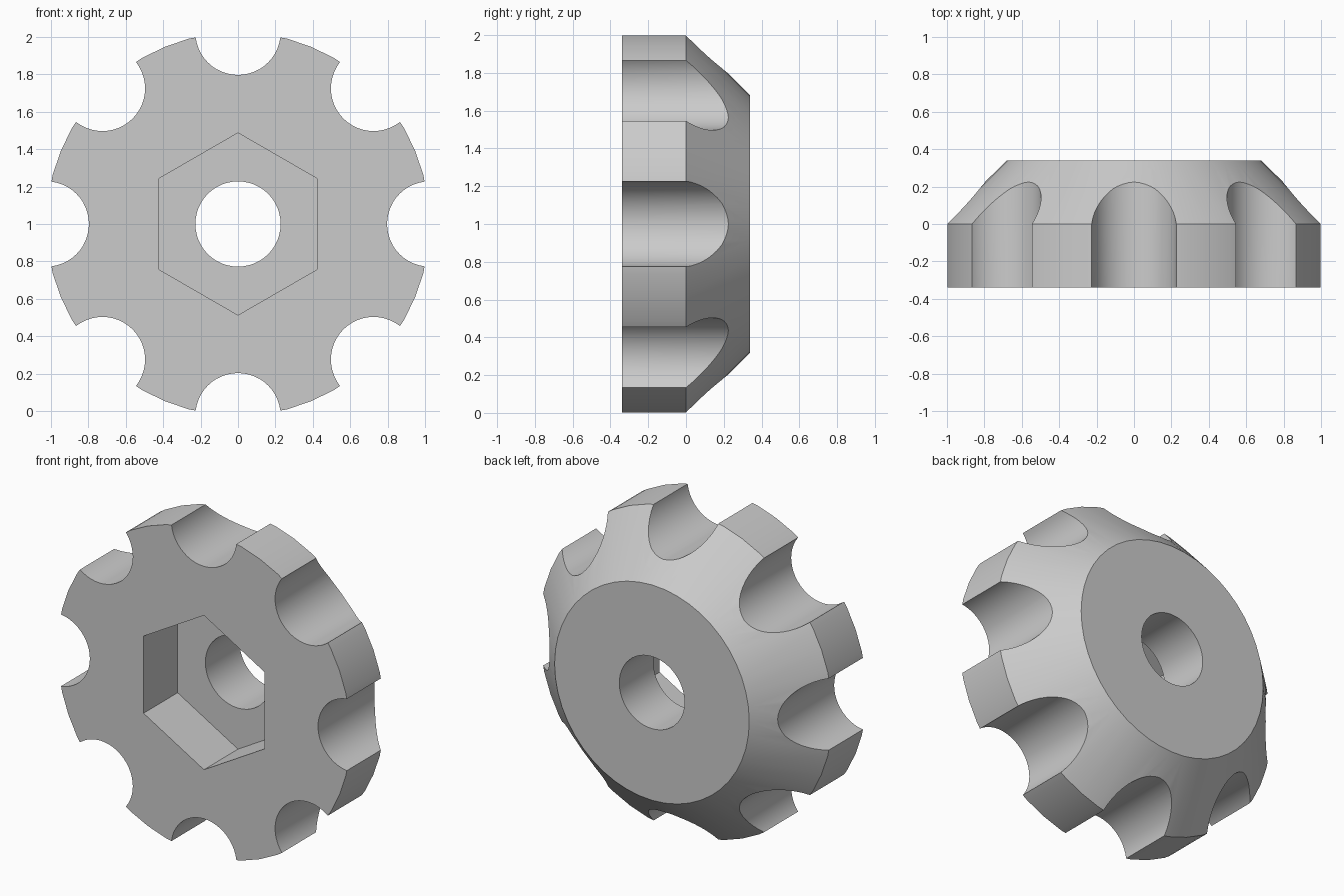
import bpy
import bmesh
from math import pi, radians, sin, cos
from mathutils import Matrix, Vector

cube = bpy.data.objects.get("Cube")
if cube:
    bpy.data.objects.remove(cube, do_unlink=True)

HALF = 0.34        # half the knob thickness
RIM = 1.025        # outer radius
CAP = 0.68         # radius of the back face
BORE = 0.228       # radius of the bore and of each finger notch
NOTCHES = 8

# Local z becomes +y, and the centre is lifted to z = 1
PLACE = Matrix.Translation((0, 0, 1)) @ Matrix.Rotation(-pi / 2, 4, 'X')

grey = bpy.data.materials.new("plain grey")
grey.use_nodes = True
grey.diffuse_color = (0.6, 0.6, 0.6, 1)
grey.node_tree.nodes["Principled BSDF"].inputs["Base Color"].default_value = grey.diffuse_color


def make_object(name, bm):
    bmesh.ops.transform(bm, matrix=PLACE, verts=bm.verts)
    mesh = bpy.data.meshes.new(name)
    bm.to_mesh(mesh)
    bm.free()
    obj = bpy.data.objects.new(name, mesh)
    bpy.context.collection.objects.link(obj)
    mesh.materials.append(grey)
    return obj


def prism(bm, sides, radius, low, high, centre=(0, 0)):
    offset = Vector((*centre, (low + high) / 2))
    bmesh.ops.create_cone(bm, cap_ends=True, segments=sides, radius1=radius,
                          radius2=radius, depth=high - low,
                          matrix=Matrix.Translation(offset))


def cut(target, name, bm):
    cutter = make_object(name, bm)
    cutter.hide_render = True
    mod = target.modifiers.new(name, 'BOOLEAN')
    mod.operation = 'DIFFERENCE'
    mod.solver = 'EXACT'
    mod.object = cutter
    bpy.ops.object.modifier_apply(modifier=mod.name)
    bpy.data.objects.remove(cutter, do_unlink=True)


# Straight rim with a tapered back
bm = bmesh.new()
prism(bm, 48, RIM, -HALF, 0)
bm.faces.ensure_lookup_table()
back = max(bm.faces, key=lambda f: f.calc_center_median().z)
result = bmesh.ops.extrude_discrete_faces(bm, faces=[back])
cap = result["faces"][0]
for v in cap.verts:
    v.co = (v.co.x * CAP / RIM, v.co.y * CAP / RIM, HALF)
bmesh.ops.recalc_face_normals(bm, faces=bm.faces)
knob = make_object("knob_body", bm)
bpy.context.view_layer.objects.active = knob
knob.select_set(True)

# Finger notches around the rim
bm = bmesh.new()
for i in range(NOTCHES):
    a = 2 * pi * i / NOTCHES
    prism(bm, 48, BORE, -1, 1, (RIM * cos(a), RIM * sin(a)))
cut(knob, "notch_cutter", bm)

# Hexagonal nut pocket, open at the front
bm = bmesh.new()
prism(bm, 6, 0.487, -1, 0)
cut(knob, "nut_pocket_cutter", bm)

# Through bore
bm = bmesh.new()
prism(bm, 48, BORE, -1, 1)
cut(knob, "bore_cutter", bm)

bpy.ops.object.shade_smooth_by_angle(angle=radians(25))
